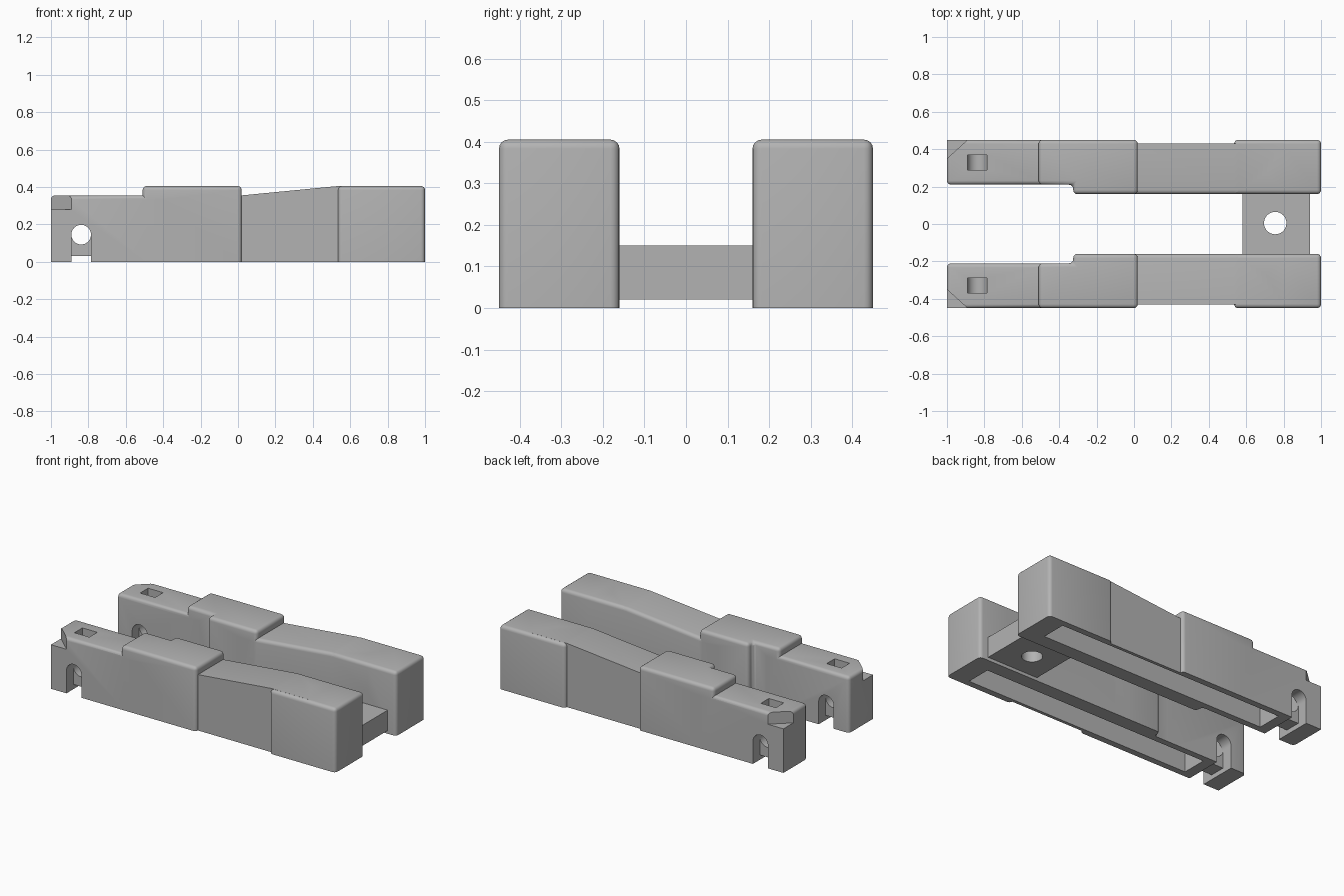
import bpy
import bmesh
import math
from mathutils import Vector

cube = bpy.data.objects.get("Cube")
if cube:
    bpy.data.objects.remove(cube, do_unlink=True)

# Single plain grey
grey = bpy.data.materials.new("plain_grey")
grey.use_nodes = True
COLOUR = (0.45, 0.45, 0.45, 1.0)
grey.diffuse_color = COLOUR
grey.node_tree.nodes["Principled BSDF"].inputs["Base Color"].default_value = COLOUR

ROUND = 0.022


def prism(name, points, axis, low, high, rounded=None):
    """Extrude a plan (axis z) or side profile (axis y), rounding chosen edges."""
    bm = bmesh.new()
    if axis == "z":
        verts = [bm.verts.new((a, b, low)) for a, b in points]
        move = Vector((0, 0, high - low))
    else:
        verts = [bm.verts.new((a, low, b)) for a, b in points]
        move = Vector((0, high - low, 0))
    face = bm.faces.new(verts)
    grown = bmesh.ops.extrude_face_region(bm, geom=[face], use_keep_orig=True)
    bmesh.ops.translate(bm, vec=move,
                        verts=[g for g in grown["geom"] if isinstance(g, bmesh.types.BMVert)])
    bmesh.ops.recalc_face_normals(bm, faces=bm.faces)
    if rounded:
        edges = [e for e in bm.edges if rounded(e.verts[0].co, e.verts[1].co)]
        bmesh.ops.bevel(bm, geom=edges, offset=ROUND, segments=4, profile=0.5,
                        affect="EDGES", clamp_overlap=True)
    mesh = bpy.data.meshes.new(name)
    bm.to_mesh(mesh)
    bm.free()
    mesh.materials.append(grey)
    obj = bpy.data.objects.new(name, mesh)
    bpy.context.collection.objects.link(obj)
    return obj


def box(name, x, y, z, rounded=None):
    plan = [(x[0], y[0]), (x[1], y[0]), (x[1], y[1]), (x[0], y[1])]
    return prism(name, plan, "z", z[0], z[1], rounded)


def disc(cx, cy, radius, sides=40):
    return [(cx + radius * math.cos(math.tau * i / sides),
             cy + radius * math.sin(math.tau * i / sides)) for i in range(sides)]


def combine(target, other, operation):
    """Apply a boolean and discard the helper."""
    other.hide_render = True
    mod = target.modifiers.new("combine", "BOOLEAN")
    mod.operation = operation
    mod.solver = "EXACT"
    mod.object = other
    bpy.context.view_layer.objects.active = target
    bpy.ops.object.modifier_apply(modifier=mod.name)
    bpy.data.objects.remove(other, do_unlink=True)


def finish(obj):
    bpy.ops.object.select_all(action="DESELECT")
    obj.select_set(True)
    bpy.context.view_layer.objects.active = obj
    bpy.ops.object.shade_smooth_by_angle(angle=math.radians(30))


# Rules for which edges are rounded
def all_but_base(a, b):
    return max(a.z, b.z) > 0.01


def top_and_inner(a, b):
    return min(a.z, b.z) > 0.3 or (abs(a.z - b.z) > 0.1 and abs(a.y) < 0.22)


def inner_top(a, b):
    return min(a.z, b.z) > 0.3 and max(abs(a.y), abs(b.y)) < 0.17


def build_rail(name, s):
    def span(a, b):
        return (s * a, s * b)

    # Low nose section
    rail = box(name, (-1, -0.4), span(0.21, 0.45), (0, 0.355), top_and_inner)

    # Raised block with a step on the inner side
    plan = [(-0.51, 0.21), (-0.325, 0.21), (-0.325, 0.16),
            (0.02, 0.16), (0.02, 0.45), (-0.51, 0.45)]
    combine(rail, prism("raised_block", [(x, s * y) for x, y in plan],
                        "z", 0, 0.405, all_but_base), "UNION")

    # Narrower sloping waist
    profile = [(-0.1, 0), (0.8, 0), (0.8, 0.405), (0.535, 0.405), (0.02, 0.355), (-0.1, 0.355)]
    combine(rail, prism("sloping_waist", profile, "y", s * 0.16, s * 0.43, inner_top), "UNION")

    # Tail block
    combine(rail, box("tail_block", (0.535, 1), span(0.16, 0.45), (0, 0.405), all_but_base), "UNION")

    # Outer corner chamfer above a ledge
    corner = [(-1.11, 0.25), (-0.78, 0.55), (-1.11, 0.55)]
    combine(rail, prism("chamfer_cutter", [(x, s * y) for x, y in corner],
                        "z", 0.28, 0.5), "DIFFERENCE")

    # Underside trough
    combine(rail, box("trough_cutter", (-0.72, 0.87), span(0.25, 0.41), (-0.1, 0.3)), "DIFFERENCE")

    # Arched axle slots on both sides, leaving a central web
    slot_x = (-0.891, -0.786)
    centre, radius = sum(slot_x) / 2, (slot_x[1] - slot_x[0]) / 2
    arch = [(slot_x[0], -0.1), (slot_x[1], -0.1)]
    arch += [(centre + radius * math.cos(math.pi * i / 20),
              0.145 + radius * math.sin(math.pi * i / 20)) for i in range(21)]
    for low, high in ((0.15, 0.28), (0.38, 0.5)):
        combine(rail, prism("slot_cutter", arch, "y", s * low, s * high), "DIFFERENCE")

    # Axle hole through the web, gap below it and square pocket above it
    combine(rail, prism("axle_cutter", disc(centre, 0.145, radius), "y", s * 0.1, s * 0.5), "DIFFERENCE")
    combine(rail, box("gap_cutter", slot_x, span(0.1, 0.5), (-0.1, 0.03)), "DIFFERENCE")
    combine(rail, box("pocket_cutter", slot_x, span(0.29, 0.37), (0.145, 0.5)), "DIFFERENCE")
    finish(rail)


build_rail("left_side_rail", 1)
build_rail("right_side_rail", -1)

# Cross plate joining the rails, with a round hole
plate = box("cross_plate", (0.58, 0.94), (-0.18, 0.18), (0.02, 0.15))
combine(plate, prism("plate_hole_cutter", disc(0.755, 0.005, 0.06), "z", -0.1, 0.3), "DIFFERENCE")
finish(plate)
